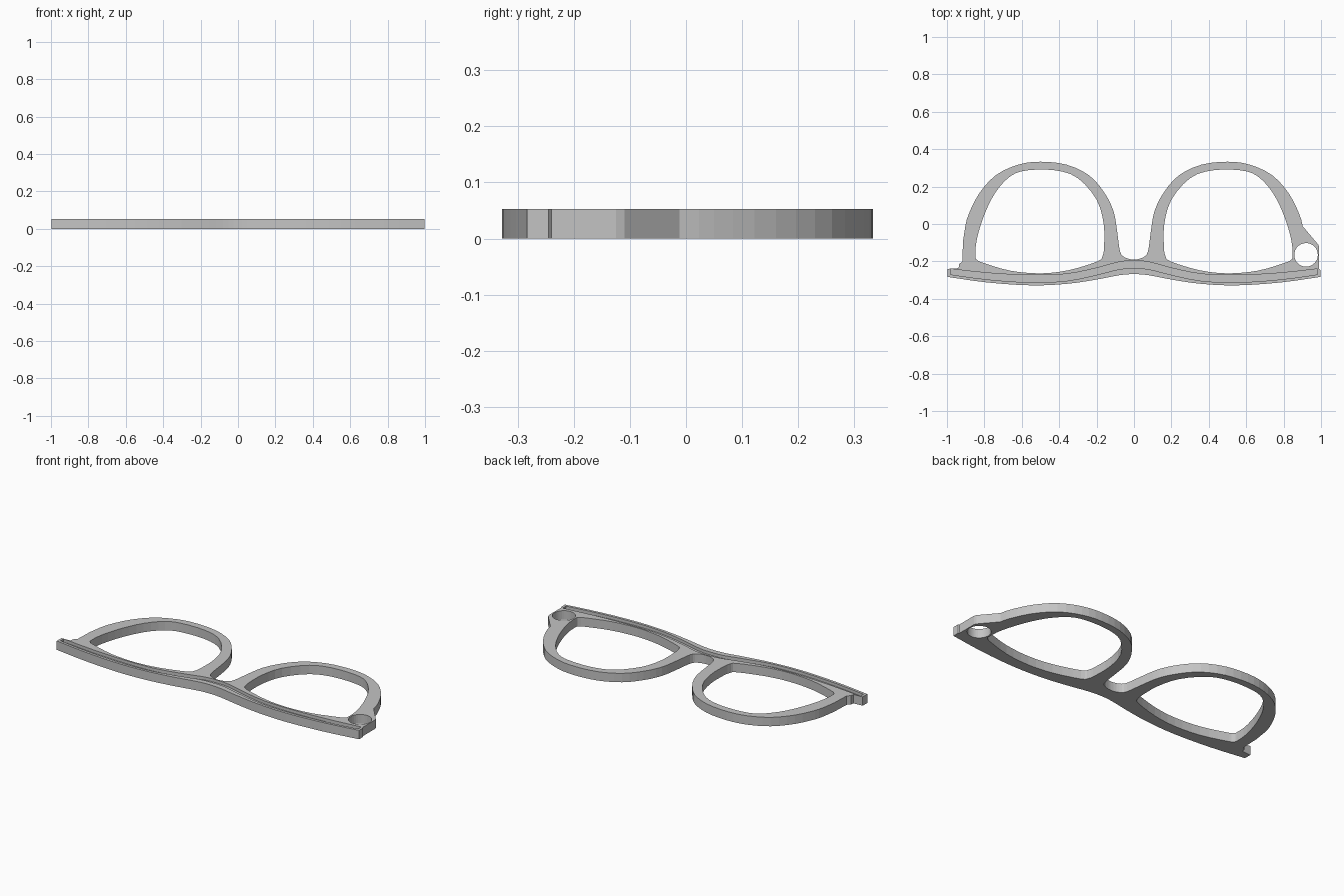
import bpy, bmesh, math
from mathutils import Vector

THICK = 0.053
GROOVE_DEPTH = 0.018

cube = bpy.data.objects.get("Cube")
if cube:
    bpy.data.objects.remove(cube, do_unlink=True)

grey = bpy.data.materials.new("frame_grey")
grey.use_nodes = True
grey.diffuse_color = (0.55, 0.55, 0.55, 1)
grey.node_tree.nodes["Principled BSDF"].inputs["Base Color"].default_value = grey.diffuse_color


def smooth(points, closed=False, steps=3):
    """Run a smooth curve through the given points."""
    pts = [Vector(p) for p in points]
    count = len(pts)
    result = []
    for i in range(count if closed else count - 1):
        if closed:
            a, b, c, d = (pts[(i + k) % count] for k in (-1, 0, 1, 2))
        else:
            a, b, c, d = (pts[min(max(i + k, 0), count - 1)] for k in (-1, 0, 1, 2))
        for s in range(steps):
            t = s / steps
            result.append(b + (c - a) * t / 2
                          + (a * 2 - b * 5 + c * 4 - d) * t * t / 2
                          + (b * 3 - a - c * 3 + d) * t ** 3 / 2)
    return result if closed else result + [pts[-1]]


def mirror(points):
    """Mirror across the bridge, reversing the direction of travel."""
    return [Vector((-p[0], p[1])) for p in reversed(points)]


def across(half):
    """Smooth curve from left to right; the half starts on the centre line."""
    return smooth(mirror(half) + half[1:])


def plate(name, loops, bottom, top):
    """Flat plate from an outer loop and any hole loops."""
    curve = bpy.data.curves.new(name + "_profile", 'CURVE')
    curve.dimensions = '2D'
    curve.fill_mode = 'BOTH'
    curve.extrude = (top - bottom) / 2
    for loop in loops:
        spline = curve.splines.new('POLY')
        spline.points.add(len(loop) - 1)
        for point, p in zip(spline.points, loop):
            point.co = (p[0], p[1], 0, 1)
        spline.use_cyclic_u = True
    temp = bpy.data.objects.new(name + "_profile", curve)
    bpy.context.collection.objects.link(temp)
    graph = bpy.context.evaluated_depsgraph_get()
    mesh = bpy.data.meshes.new_from_object(temp.evaluated_get(graph))
    bpy.data.objects.remove(temp, do_unlink=True)
    bm = bmesh.new()
    bm.from_mesh(mesh)
    bmesh.ops.translate(bm, verts=bm.verts, vec=(0, 0, (top + bottom) / 2))
    bmesh.ops.remove_doubles(bm, verts=bm.verts, dist=0.0002)
    bmesh.ops.recalc_face_normals(bm, faces=bm.faces)
    for face in bm.faces:
        face.smooth = False
    bm.to_mesh(mesh)
    bm.free()
    mesh.materials.clear()
    mesh.materials.append(grey)
    obj = bpy.data.objects.new(name, mesh)
    bpy.context.collection.objects.link(obj)
    return obj


# Outer outline: front brow edge and the two rims joined by the nose notch
front_edge = across([(0, -.268), (.08, -.274), (.2, -.297), (.36, -.32), (.55, -.328),
                     (.78, -.313), (.996, -.283)])
rims = across([(0, -.19), (.05, -.178), (.075, -.145), (.09, -.04), (.11, .07), (.16, .17),
               (.24, .26), (.36, .317), (.5, .333), (.62, .317), (.74, .26), (.83, .16),
               (.885, .05), (.902, -.012)])

# Hinge block on the left, small end tab on the right
hinge = [(.985, -.11), (.99, -.125), (.99, -.24), (.996, -.245)]
tab = [(-.914, -.09), (-.918, -.2), (-.935, -.215), (-.938, -.236), (-.996, -.24)]
outline = front_edge + list(reversed(hinge)) + list(reversed(rims)) + tab

# Lens openings
lens = smooth([(.848, -.17), (.84, -.08), (.8, .05), (.74, .17), (.66, .256), (.57, .287),
               (.42, .287), (.3, .245), (.2, .13), (.162, 0), (.16, -.12), (.168, -.17),
               (.195, -.2), (.35, -.247), (.5, -.264), (.66, -.25), (.8, -.21), (.838, -.193)],
              closed=True)

# Round hinge hole
hole = [(.92 + .063 * math.cos(a * math.tau / 32), -.165 + .063 * math.sin(a * math.tau / 32))
        for a in range(32)]

frame = plate("spectacle_frame", [outline, lens, mirror(lens), hole], 0, THICK)

# Groove running along the brow
groove_back = across([(0, -.197), (.08, -.203), (.2, -.235), (.36, -.267), (.55, -.274),
                      (.78, -.262), (.98, -.24)])
groove_front = across([(0, -.237), (.08, -.242), (.2, -.272), (.36, -.304), (.55, -.312),
                       (.78, -.297), (.98, -.27)])
cutter = plate("groove_cutter", [groove_back + list(reversed(groove_front))],
               THICK - GROOVE_DEPTH, THICK + 0.05)
cutter.hide_render = True
cutter.hide_set(True)

cut = frame.modifiers.new("brow_groove", 'BOOLEAN')
cut.operation = 'DIFFERENCE'
cut.solver = 'EXACT'
cut.object = cutter
